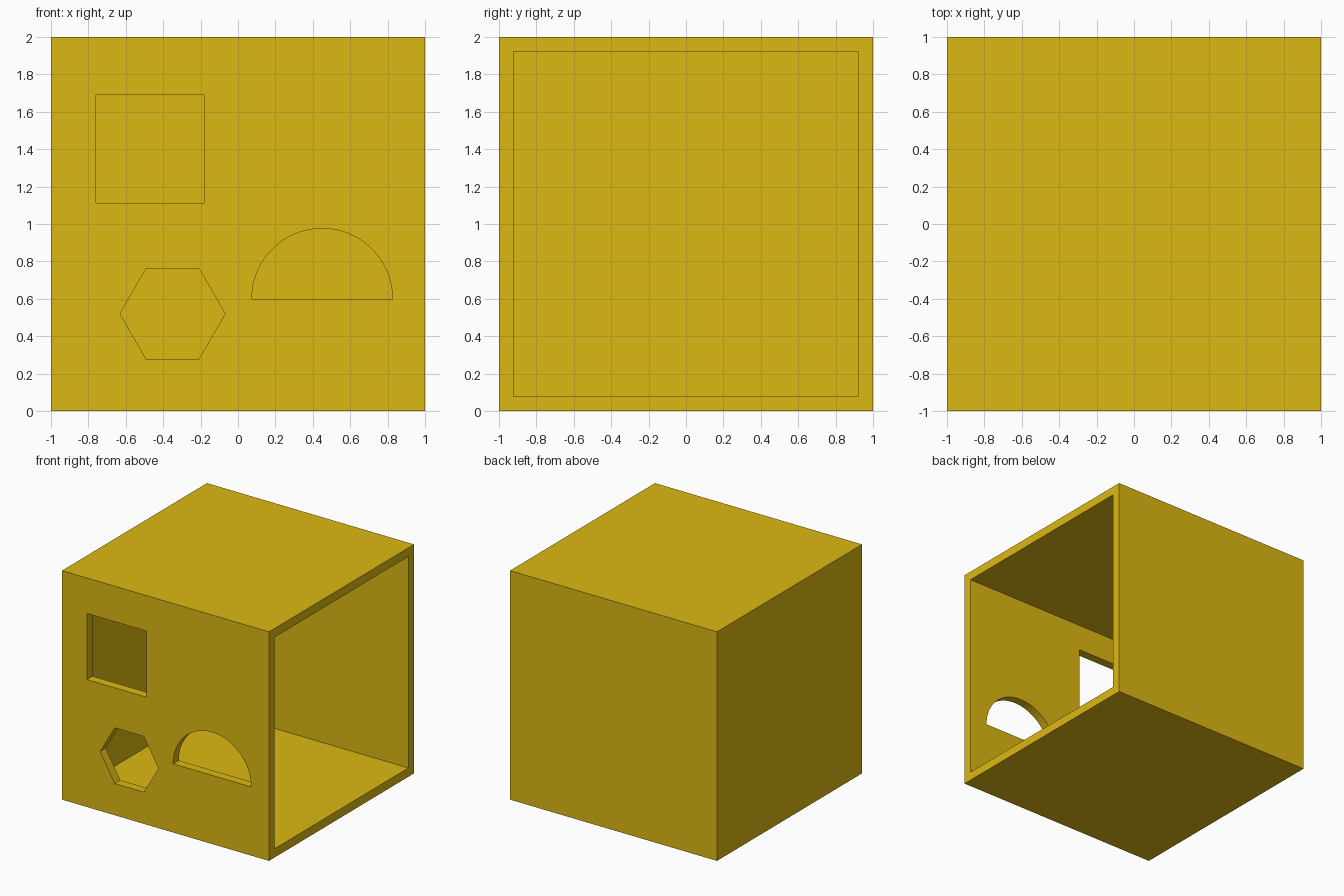
import bpy, bmesh
from math import pi, cos, sin

if "Cube" in bpy.data.objects:
    bpy.data.objects.remove(bpy.data.objects["Cube"])

WALL = 0.077


def box(name, lo, hi):
    bm = bmesh.new()
    bmesh.ops.create_cube(bm, size=1)
    for v in bm.verts:
        v.co = [lo[i] + (v.co[i] + 0.5) * (hi[i] - lo[i]) for i in range(3)]
    return to_object(name, bm)


def prism(name, outline):
    """Extrude an x-z outline along y through the front wall."""
    bm = bmesh.new()
    face = bm.faces.new([bm.verts.new((x, -1.2, z)) for x, z in outline])
    ext = bmesh.ops.extrude_face_region(bm, geom=[face])["geom"]
    verts = [g for g in ext if isinstance(g, bmesh.types.BMVert)]
    bmesh.ops.translate(bm, verts=verts, vec=(0, 0.5, 0))
    bmesh.ops.recalc_face_normals(bm, faces=bm.faces)
    return to_object(name, bm)


def to_object(name, bm):
    mesh = bpy.data.meshes.new(name)
    bm.to_mesh(mesh)
    bm.free()
    obj = bpy.data.objects.new(name, mesh)
    bpy.context.collection.objects.link(obj)
    return obj


def arc(cx, cz, r, n, sweep):
    return [(cx + r * cos(sweep * i / n), cz + r * sin(sweep * i / n)) for i in range(n + 1)]


# Outer box
shell = box("sorter_box", (-1, -1, 0), (1, 1, 2))

# Hollow open on the right side, and three shaped holes in the front
i = 1 - WALL
cutters = [
    box("hollow_cutter", (-i, -i, WALL), (1.2, i, 2 - WALL)),
    prism("square_cutter", [(-0.759, 1.113), (-0.182, 1.113), (-0.182, 1.69), (-0.759, 1.69)]),
    prism("hexagon_cutter", arc(-0.35, 0.52, 0.281, 6, 2 * pi)[:-1]),
    prism("half_round_cutter", arc(0.45, 0.6, 0.376, 48, pi)),
]
bpy.context.view_layer.objects.active = shell
for cutter in cutters:
    mod = shell.modifiers.new(cutter.name, 'BOOLEAN')
    mod.operation = 'DIFFERENCE'
    mod.solver = 'EXACT'
    mod.object = cutter
    bpy.ops.object.modifier_apply(modifier=mod.name)
    bpy.data.objects.remove(cutter)

# Yellow paint
paint = bpy.data.materials.new("yellow")
paint.diffuse_color = (0.72, 0.48, 0.006, 1)
paint.use_nodes = True
paint.node_tree.nodes["Principled BSDF"].inputs["Base Color"].default_value = paint.diffuse_color
shell.data.materials.clear()
shell.data.materials.append(paint)
